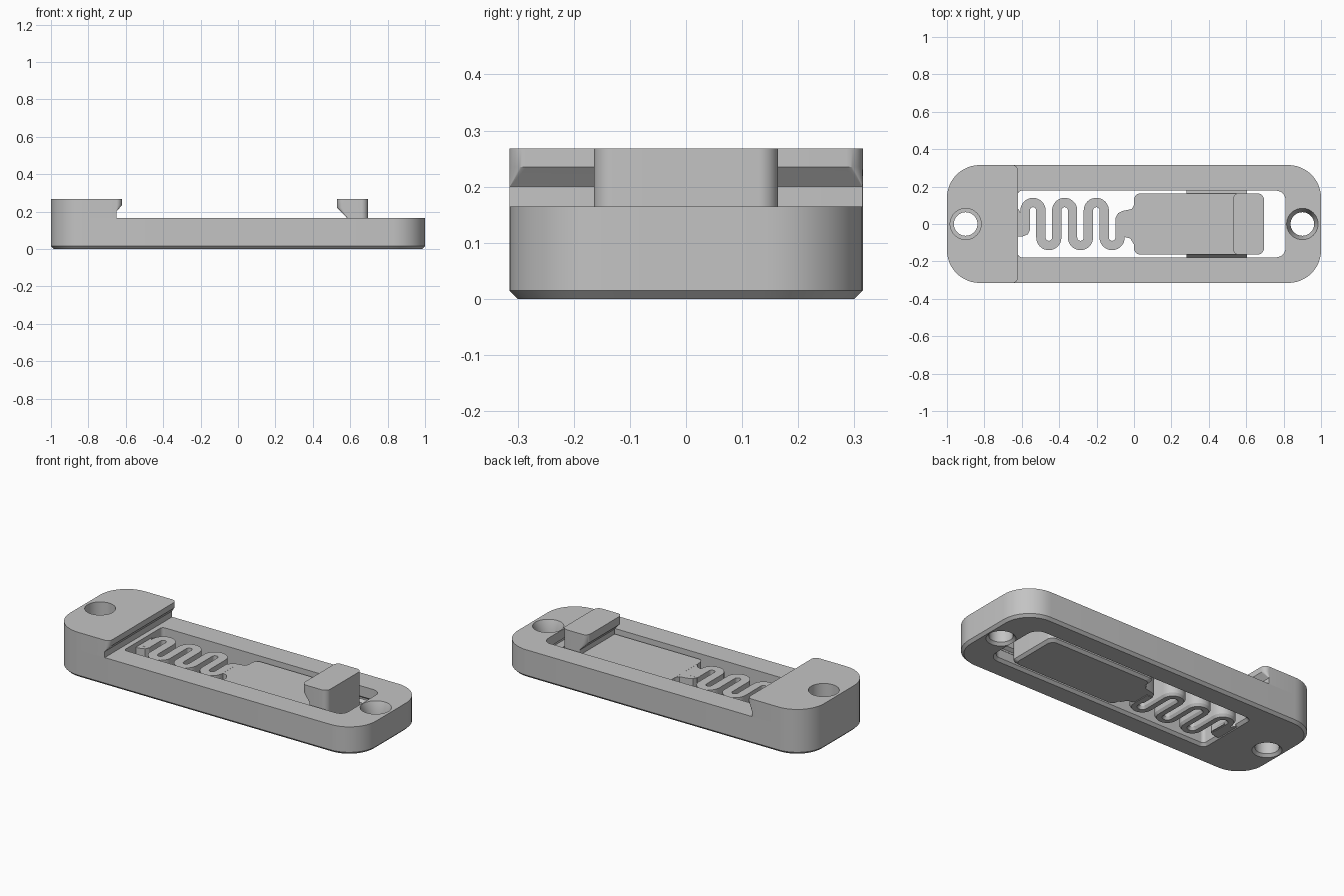
import bpy, bmesh
from math import sin, cos, pi

if "Cube" in bpy.data.objects:
    bpy.data.objects.remove(bpy.data.objects["Cube"], do_unlink=True)

grey = bpy.data.materials.new("light grey plastic")
grey.use_nodes = True
GREY = (0.55, 0.55, 0.55, 1)
grey.diffuse_color = GREY
grey.node_tree.nodes["Principled BSDF"].inputs["Base Color"].default_value = GREY


def make(name, bm):
    bmesh.ops.remove_doubles(bm, verts=bm.verts, dist=1e-5)
    bmesh.ops.recalc_face_normals(bm, faces=bm.faces)
    me = bpy.data.meshes.new(name)
    bm.to_mesh(me)
    bm.free()
    ob = bpy.data.objects.new(name, me)
    bpy.context.collection.objects.link(ob)
    me.materials.append(grey)
    return ob


def loft(name, rings):
    """Skin a stack of equal-length closed rings and cap both ends."""
    bm = bmesh.new()
    vs = [[bm.verts.new(p) for p in r] for r in rings]
    n = len(vs[0])
    for a, b in zip(vs, vs[1:]):
        for i in range(n):
            j = (i + 1) % n
            bm.faces.new((a[i], a[j], b[j], b[i]))
    bm.faces.new(vs[0][::-1])
    bm.faces.new(vs[-1])
    return make(name, bm)


def rect(x0, x1, half, z, r_left, r_right, steps=12):
    """Rounded rectangle ring with separate radii at its two ends."""
    pts = []
    corners = ((x1, 1, r_right, 0), (x0, 1, r_left, 1),
               (x0, -1, r_left, 2), (x1, -1, r_right, 3))
    for x, sy, r, q in corners:
        cx = x - r if x == x1 else x + r
        cy = sy * (half - r)
        for i in range(steps + 1):
            a = (q + i / steps) * pi / 2
            pts.append((cx + r * cos(a), cy + r * sin(a), z))
    return pts


def circle(x, r, z, n=40):
    return [(x + r * cos(2 * pi * i / n), r * sin(2 * pi * i / n), z) for i in range(n)]


def cut(ob, cutter):
    m = ob.modifiers.new("cut", "BOOLEAN")
    m.operation = "DIFFERENCE"
    m.solver = "EXACT"
    m.object = cutter
    cutter.hide_render = True
    bpy.context.view_layer.objects.active = ob
    bpy.ops.object.modifier_apply(modifier=m.name)


def drop(*obs):
    for o in obs:
        bpy.data.objects.remove(o, do_unlink=True)


C = 0.015          # bottom chamfer
TOP = 0.165        # frame height
PLATE = 0.14       # slider and spring height
HALF = 0.315

# frame and raised end block
frame = loft("frame", [rect(-1 + C, 1 - C, HALF - C, 0, 0.16, 0.16),
                       rect(-1, 1, HALF, C, 0.175, 0.175),
                       rect(-1, 1, HALF, TOP, 0.175, 0.175)])
block = loft("end_block", [rect(-1, xe, HALF, z, 0.175, r) for xe, z, r in
                           ((-0.65, TOP, 0.001), (-0.65, 0.2, 0.001),
                            (-0.62, 0.235, 0.03), (-0.62, 0.268, 0.03))])

# central slot with flared bottom edge
slot = loft("slot_cutter", [rect(-0.62 - g, 0.81 + g, 0.178 + g, z, 0.02 + g, 0.05 + g)
                            for g, z in ((0.02, -0.005), (0, C), (0, 0.3))])
cut(frame, slot)

# guide groove in the slot walls
groove = loft("groove_cutter", [rect(0.24 - g, 0.81 + g, 0.17 + g, z, 0.03, 0.045)
                                for g, z in ((0, 0.06), (0.025, 0.08), (0.025, 0.09), (0, 0.11))])
cut(frame, groove)

# stepped hole through the block, countersunk hole at the other end
left_hole = loft("left_hole_cutter", [circle(-0.9, r, z) for r, z in
                                      ((0.083, -0.005), (0.063, C), (0.063, 0.11),
                                       (0.083, 0.11), (0.083, 0.3))])
right_hole = loft("right_hole_cutter", [circle(0.9, r, z) for r, z in
                                        ((0.083, -0.005), (0.063, C), (0.063, 0.11),
                                         (0.084, TOP), (0.084, 0.3))])
cut(frame, left_hole)
cut(block, left_hole)
cut(frame, right_hole)
drop(slot, groove, left_hole, right_hole)

# slider plate with its thumb hook
slider = loft("slider_plate", [rect(g, 0.695 - g, 0.164 - g, z, 0.035, 0.035)
                               for g, z in ((C, 0), (0, C), (0, PLATE))])
hook = loft("slider_hook", [rect(x, 0.695, 0.164, z, r, 0.035) for x, z, r in
                            ((0.58, PLATE, 0.005), (0.58, 0.17, 0.005),
                             (0.53, 0.22, 0.03), (0.53, 0.268, 0.03))])

# side rails on the slider
rails = []
for side, label in ((1, "back"), (-1, "front")):
    section = ((0.15, 0.06), (0.164, 0.06), (0.178, 0.08), (0.178, 0.09), (0.164, 0.11), (0.15, 0.11))
    rails.append(loft(label + "_rail", [[(x, side * y, z) for y, z in section]
                                        for x in (0.28, 0.605)]))

# serpentine spring: alternating half turns swept by a chamfered strip
R, W, LEG = 0.0423, 0.025, 0.0725
path = [(-0.582, -0.035, 0, 1)]
for k in range(6):
    cx = -0.54 + k * 2 * R
    s = 1 if k % 2 == 0 else -1
    for i in range(17):
        a = pi - pi * i / 16
        path.append((cx + R * cos(a), s * (LEG + R * sin(a)), sin(a), -s * cos(a)))
path.append((path[-1][0], 0.035, 0, 1))
section = ((-W, PLATE), (W, PLATE), (W, C), (W - 0.01, 0), (0.01 - W, 0), (-W, C))
spring = loft("spring", [[(x - o * ty, y + o * tx, z) for o, z in section]
                         for x, y, tx, ty in path])


# flared necks joining the spring to the frame and the slider
def neck(name, outline):
    return loft(name, [[(x, y, z) for x, y in outline] for z in (0.003, PLATE - 0.0005)])


left_neck = neck("frame_neck", [(-0.63, 0.08), (-0.618, 0.08), (-0.607, 0.06), (-0.56, 0.06),
                                (-0.557, -0.035), (-0.568, -0.055), (-0.59, -0.065),
                                (-0.618, -0.068), (-0.63, -0.068)])
right_neck = neck("slider_neck", [(0.02, 0.1), (0, 0.1), (-0.012, 0.08), (-0.06, 0.07),
                                  (-0.085, 0.058), (-0.1, 0.03), (-0.1, -0.04), (-0.05, -0.07),
                                  (-0.02, -0.077), (0, -0.11), (0.02, -0.11)])

# smooth curved walls, keep edges crisp
bpy.ops.object.select_all(action="DESELECT")
parts = [frame, block, slider, hook, spring, left_neck, right_neck] + rails
for o in parts:
    o.select_set(True)
bpy.context.view_layer.objects.active = frame
bpy.ops.object.shade_smooth_by_angle(angle=pi / 6)
